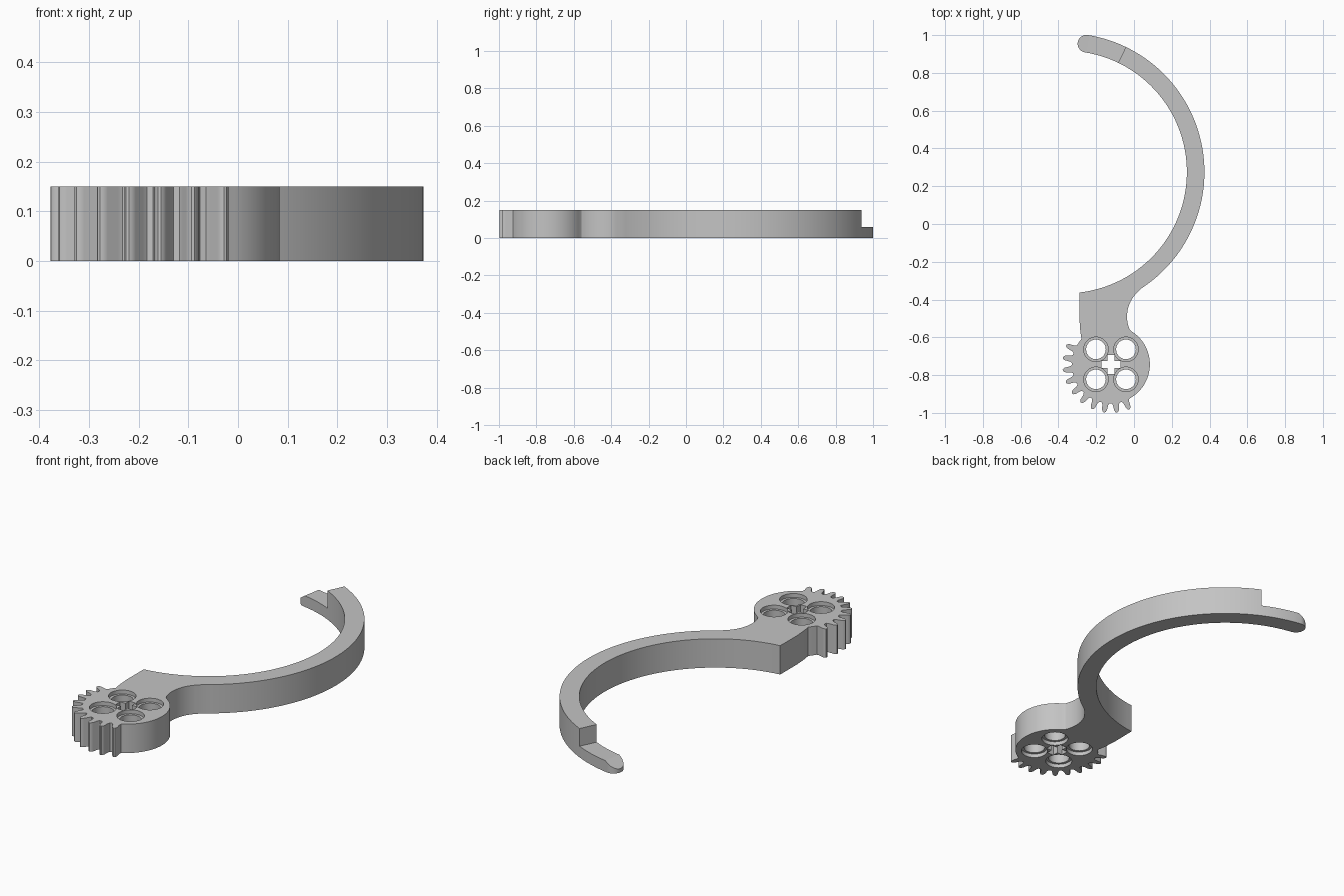
import bpy, bmesh
from math import sin, cos, radians
from mathutils import Vector

if "Cube" in bpy.data.objects:
    bpy.data.objects.remove(bpy.data.objects["Cube"])

THICK = 0.15
HUB, HUB_R = Vector((-0.122, -0.743)), 0.206
ARC, INNER, OUTER = Vector((-0.362, 0.275)), 0.642, 0.735
MID = (INNER + OUTER) / 2
STEP_Z, STEP_ANGLE, SLOPE_ANGLE, TIP_ANGLE = 0.058, 64.3, 80, 80.8

grey = bpy.data.materials.new("grey plastic")
grey.use_nodes = True
grey.diffuse_color = (0.55, 0.55, 0.55, 1)
grey.node_tree.nodes["Principled BSDF"].inputs["Base Color"].default_value = grey.diffuse_color


def polar(centre, r, deg):
    return centre + r * Vector((cos(radians(deg)), sin(radians(deg))))


def arc(centre, r, a0, a1, n):
    return [polar(centre, r, a0 + (a1 - a0) * i / n) for i in range(n + 1)]


def prism(name, base, offset):
    """Extrude a closed 3D outline by an offset vector."""
    bm = bmesh.new()
    face = bm.faces.new([bm.verts.new(p) for p in base])
    out = bmesh.ops.extrude_face_region(bm, geom=[face], use_keep_orig=True)
    bmesh.ops.translate(bm, vec=offset,
                        verts=[v for v in out["geom"] if isinstance(v, bmesh.types.BMVert)])
    bmesh.ops.recalc_face_normals(bm, faces=bm.faces)
    mesh = bpy.data.meshes.new(name)
    bm.to_mesh(mesh)
    bm.free()
    mesh.materials.append(grey)
    obj = bpy.data.objects.new(name, mesh)
    bpy.context.collection.objects.link(obj)
    return obj


def slab(name, outline, z0, z1):
    return prism(name, [(p.x, p.y, z0) for p in outline], Vector((0, 0, z1 - z0)))


def cut(target, cutter):
    cutter.hide_render = True
    bpy.context.view_layer.objects.active = target
    mod = target.modifiers.new("cut", 'BOOLEAN')
    mod.operation, mod.solver, mod.object = 'DIFFERENCE', 'EXACT', cutter
    bpy.ops.object.modifier_apply(modifier=mod.name)
    bpy.data.objects.remove(cutter)


# Curved arm with a rounded tip
outline = arc(ARC, OUTER, -57, TIP_ANGLE, 48)
outline += arc(polar(ARC, MID, TIP_ANGLE), (OUTER - INNER) / 2, TIP_ANGLE, TIP_ANGLE + 180, 14)[1:-1]
outline += arc(ARC, INNER, TIP_ANGLE, -83.4, 56)

# Neck edge, then the hub with ten teeth on one side
outline += [Vector((-0.289, -0.5)), Vector((-0.284, -0.57))]
outline += arc(HUB, HUB_R, 139, 149, 3)
tooth = [(HUB_R, 0.021), (0.216, 0.016), (0.244, 0.0125), (0.253, 0.008), (0.257, 0.003)]
for i in range(10):
    angle = 157 + 15 * i
    out = Vector((cos(radians(angle)), sin(radians(angle))))
    side = Vector((-out.y, out.x))
    outline += [HUB + out * r - side * w for r, w in tooth]
    outline += [HUB + out * r + side * w for r, w in reversed(tooth)]
outline += arc(HUB, HUB_R, 300, 417, 36)

# Fillet from the hub back to the arm
outline += arc(Vector((0.14, -0.49)), 0.177, 207, 125.5, 18)[1:-1]

arm = slab("geared_claw_arm", outline, 0, THICK)


# Stepped and sloped tip
def tip_cutter(name, angle, length, z_end):
    out = polar(Vector((0, 0)), 1, angle).to_3d()
    along = Vector((-out.y, out.x, 0))
    start = ARC.to_3d() + out * 0.5
    profile = [(0, STEP_Z), (length, z_end), (length, 0.3), (0, 0.3)]
    return prism(name, [start + along * t + Vector((0, 0, z)) for t, z in profile], out * 0.45)


cut(arm, tip_cutter("step_cutter", STEP_ANGLE, 0.4, STEP_Z))
cut(arm, tip_cutter("slope_cutter", SLOPE_ANGLE, 0.1, -0.01))

# Four pin holes, counterbored on both faces
for sx in (-1, 1):
    for sy in (-1, 1):
        centre = HUB + Vector((sx, sy)) * 0.0794
        for r, z0, z1 in ((0.052, -0.1, 0.3), (0.065, THICK - 0.02, 0.3), (0.065, -0.1, 0.02)):
            cut(arm, slab("hole_cutter", arc(centre, r, 0, 350, 35), z0, z1))

# Cross-shaped axle hole
a, b = 0.05, 0.019
cross = []
for c, s in ((1, 0), (0, 1), (-1, 0), (0, -1)):
    for x, y in ((a, -b), (a, b), (b, b)):
        cross.append(HUB + Vector((c * x - s * y, s * x + c * y)))
cut(arm, slab("axle_cutter", cross, -0.1, 0.3))

# Smooth curves, crisp edges
bpy.ops.object.select_all(action='DESELECT')
arm.select_set(True)
bpy.context.view_layer.objects.active = arm
bpy.ops.object.shade_smooth_by_angle(angle=radians(25))
